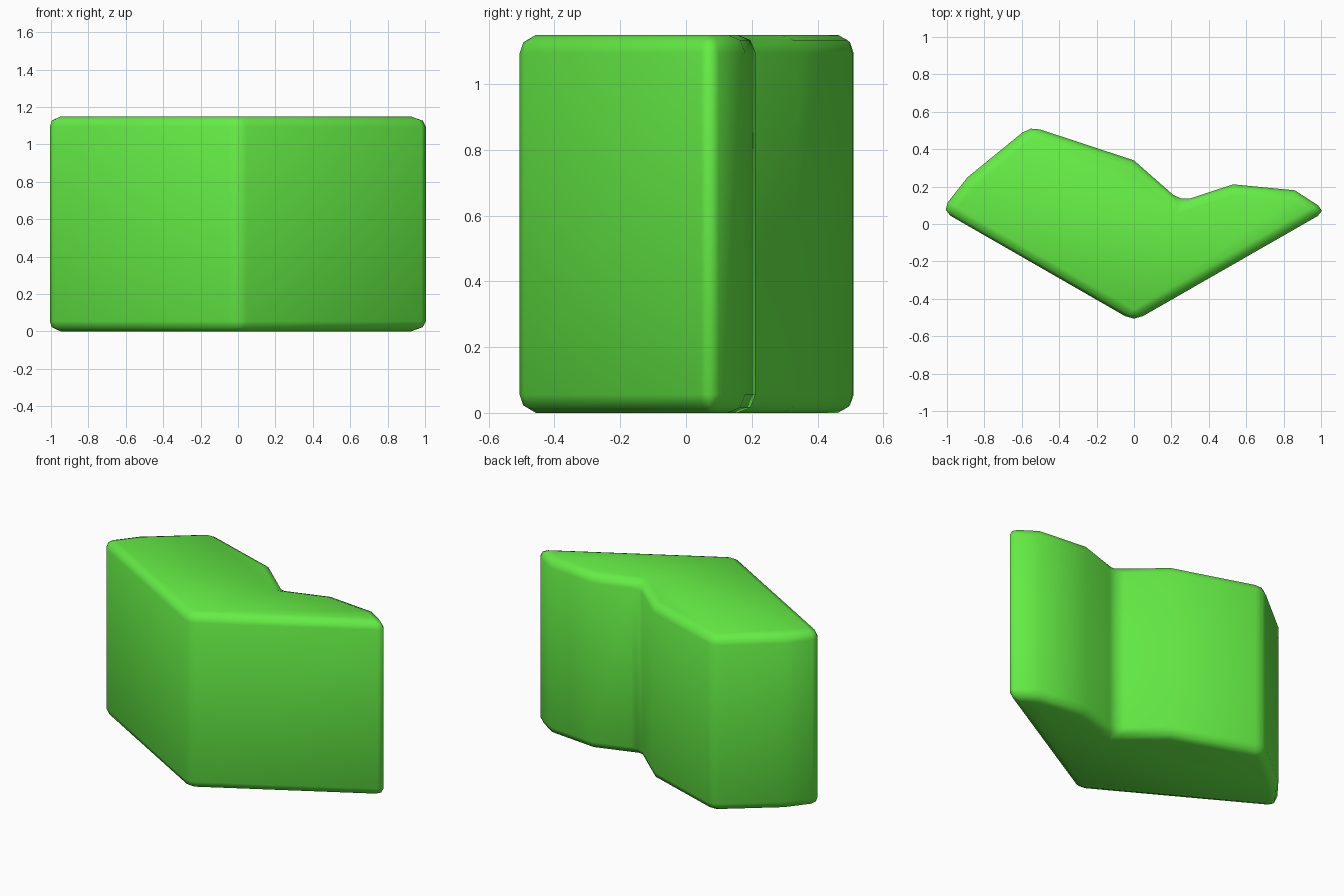
import bpy, bmesh

if "Cube" in bpy.data.objects:
    bpy.data.objects.remove(bpy.data.objects["Cube"])

HEIGHT = 1.15
# plan outline, counter-clockwise from the front point
OUTLINE = [(0, -0.52), (1.03, 0.07), (0.86, 0.18), (0.53, 0.212), (0.25, 0.12),
           (0, 0.34), (-0.555, 0.523), (-0.89, 0.25), (-1.03, 0.072)]

# extruded block
bm = bmesh.new()
base = bm.faces.new([bm.verts.new((x, y, 0)) for x, y in OUTLINE])
ext = bmesh.ops.extrude_face_region(bm, geom=[base], use_keep_orig=True)
top = [g for g in ext["geom"] if isinstance(g, bmesh.types.BMVert)]
bmesh.ops.translate(bm, verts=top, vec=(0, 0, HEIGHT))
bmesh.ops.recalc_face_normals(bm, faces=bm.faces)

# rounded edges; shallow bends in the back wall stay unbevelled
edges = [e for e in bm.edges if e.calc_face_angle() > 0.62]
bmesh.ops.bevel(bm, geom=edges, offset=0.055, offset_type='OFFSET',
                segments=2, profile=0.5, affect='EDGES')
for f in bm.faces:
    f.smooth = True

mesh = bpy.data.meshes.new("block")
bm.to_mesh(mesh)
bm.free()
block = bpy.data.objects.new("block", mesh)
bpy.context.collection.objects.link(block)

# green finish
mat = bpy.data.materials.new("green")
mat.diffuse_color = (0.13, 0.85, 0.06, 1)
mat.use_nodes = True
mat.node_tree.nodes["Principled BSDF"].inputs["Base Color"].default_value = mat.diffuse_color
mesh.materials.append(mat)
